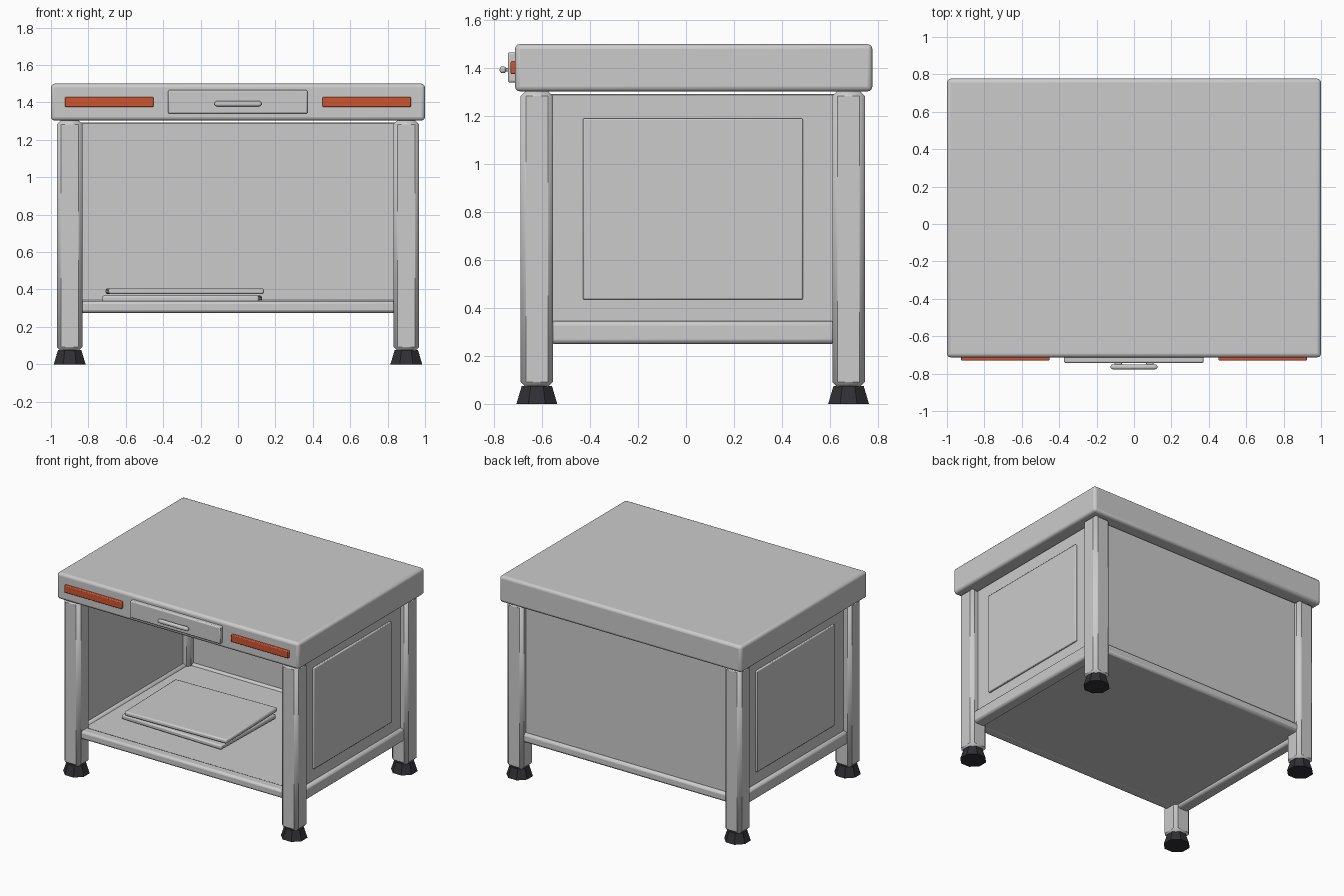
import bpy, math

if "Cube" in bpy.data.objects:
    bpy.data.objects.remove(bpy.data.objects["Cube"])


def material(name, rgb):
    m = bpy.data.materials.new(name)
    m.diffuse_color = (*rgb, 1)
    m.use_nodes = True
    m.node_tree.nodes["Principled BSDF"].inputs["Base Color"].default_value = m.diffuse_color
    return m


RED = material("red", (0.62, 0.09, 0.03))
DARK = material("dark_rubber", (0.03, 0.03, 0.035))


def finish(o, name, bevel=0, segs=2, mat=None):
    o.name = name
    if bevel:
        b = o.modifiers.new("Bevel", "BEVEL")
        b.width = bevel
        b.segments = segs
    if mat:
        o.data.materials.append(mat)
    bpy.ops.object.shade_smooth_by_angle(angle=math.radians(40))
    return o


def box(name, x, y, z, bevel=0.01, segs=2, mat=None, turn=0):
    """Bevelled box from (min, max) ranges, turned about z in degrees."""
    lo, hi = zip(x, y, z)
    bpy.ops.mesh.primitive_cube_add(size=1, location=[(a + b) / 2 for a, b in zip(lo, hi)])
    o = bpy.context.object
    o.scale = [b - a for a, b in zip(lo, hi)]
    bpy.ops.object.transform_apply(location=False, rotation=False, scale=True)
    o.rotation_euler.z = math.radians(turn)
    return finish(o, name, bevel, segs, mat)


# Thick table top
box("table_top", (-1, 1), (-0.713, 0.777), (1.303, 1.5), 0.02, 3)

# Legs with flared octagonal feet
for sx, side in ((-1, "left"), (1, "right")):
    for y, end in ((-0.622, "front"), (0.678, "back")):
        x = sx * 0.9
        box(f"{end}_{side}_leg", (x - 0.068, x + 0.068), (y - 0.068, y + 0.068),
            (0.07, 1.305), 0.022, 1)
        bpy.ops.mesh.primitive_cone_add(vertices=8, radius1=0.092, radius2=0.068, depth=0.075,
                                        location=(x, y, 0.0375),
                                        rotation=(0, 0, math.pi / 8))
        finish(bpy.context.object, f"{end}_{side}_foot", mat=DARK)

    # Side wall, raised side panel and lower side rail
    def xr(a, b):
        return tuple(sorted((sx * a, sx * b)))
    box(f"{side}_wall", xr(0.88, 0.915), (-0.6, 0.66), (0.29, 1.292), 0.004, 1)
    box(f"{side}_raised_panel", xr(0.905, 0.93), (-0.43, 0.488), (0.435, 1.19), 0.006)
    box(f"{side}_rail", xr(0.855, 0.945), (-0.57, 0.625), (0.25, 0.345), 0.018)

    # Red strip on the front edge of the top
    box(f"{side}_red_strip", xr(0.452, 0.925), (-0.731, -0.70), (1.375, 1.43), 0.006, mat=RED)

# Back wall, lower rails and shelf
box("back_wall", (-0.86, 0.86), (0.665, 0.7), (0.29, 1.292), 0.004, 1)
box("back_rail", (-0.85, 0.85), (0.64, 0.725), (0.275, 0.343), 0.018)
box("shelf", (-0.88, 0.88), (-0.62, 0.68), (0.276, 0.33), 0.005)
box("front_rail", (-0.85, 0.85), (-0.66, -0.58), (0.275, 0.337), 0.016)

# Two flat sheets lying on the shelf
box("lower_sheet", (-0.72, 0.12), (-0.35, 0.28), (0.333, 0.367), 0.01, turn=-1.5)
box("upper_sheet", (-0.70, 0.13), (-0.345, 0.285), (0.375, 0.406), 0.01, turn=1.5)

# Drawer front with a rounded pull on short stems
box("drawer_front", (-0.374, 0.372), (-0.743, -0.70), (1.34, 1.466), 0.008)
box("drawer_pull", (-0.125, 0.125), (-0.777, -0.75), (1.379, 1.407), 0.011, 3)
for x in (-0.085, 0.085):
    box("pull_stem", (x - 0.02, x + 0.02), (-0.76, -0.735), (1.385, 1.401), 0.003, 1)
